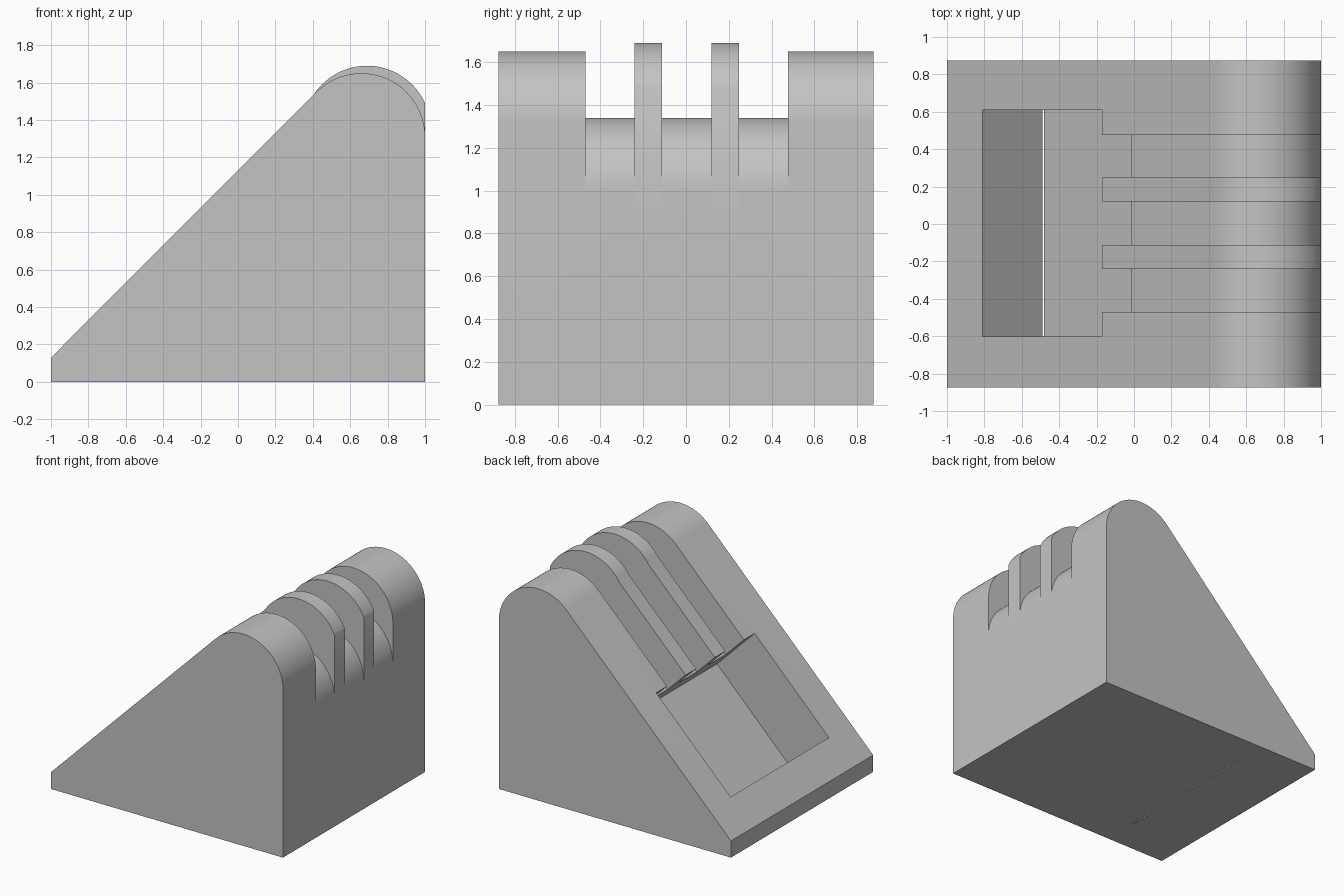
import bpy
import bmesh
from math import cos, sin, radians

if "Cube" in bpy.data.objects:
    bpy.data.objects.remove(bpy.data.objects["Cube"])

grey = bpy.data.materials.new("plain grey")
grey.use_nodes = True
colour = (0.55, 0.55, 0.55, 1)
grey.diffuse_color = colour
grey.node_tree.nodes["Principled BSDF"].inputs["Base Color"].default_value = colour

RADIUS = 0.34
SHIFT = 0.0035   # the recesses sit slightly off the centre line


def arc(cx, cz, start, end, steps=40):
    """Points of a rounded crest, angles in degrees."""
    angles = [radians(start + (end - start) * i / steps) for i in range(steps + 1)]
    return [(cx + RADIUS * cos(a), cz + RADIUS * sin(a)) for a in angles]


def prism(name, profile, y0, y1):
    """Extrude an x-z profile from y0 to y1."""
    bm = bmesh.new()
    face = bm.faces.new([bm.verts.new((x, y0, z)) for x, z in profile])
    new = bmesh.ops.extrude_face_region(bm, geom=[face])["geom"]
    bmesh.ops.translate(bm, vec=(0, y1 - y0, 0),
                        verts=[v for v in new if isinstance(v, bmesh.types.BMVert)])
    bmesh.ops.recalc_face_normals(bm, faces=bm.faces)
    mesh = bpy.data.meshes.new(name)
    bm.to_mesh(mesh)
    bm.free()
    mesh.materials.append(grey)
    obj = bpy.data.objects.new(name, mesh)
    bpy.context.collection.objects.link(obj)
    return obj


def combine(target, tool, operation):
    """Apply a boolean and discard the tool."""
    tool.hide_render = True
    mod = target.modifiers.new(operation, 'BOOLEAN')
    mod.operation = operation
    mod.solver = 'EXACT'
    mod.object = tool
    bpy.context.view_layer.objects.active = target
    bpy.ops.object.modifier_apply(modifier=mod.name)
    bpy.data.objects.remove(tool)


# Wedge body with a rounded crest
body = prism("wedge_body",
             [(1, 0), (-1, 0), (-1, 0.13)] + arc(0.66, 1.31, 135, 0),
             -0.875, 0.875)

# Wide channel down the slope and over the crest
channel = prism("channel_cutter",
                [(-0.1, 0.72)] + arc(0.66, 1.0, 135, 0)
                + [(1.3, 1.0), (1.3, 2.2), (0.6, 2.2), (-0.4, 1.02)],
                SHIFT - 0.4735, SHIFT + 0.4735)
combine(body, channel, 'DIFFERENCE')

# Two taller fins standing in the channel
for side in (-1, 1):
    y = SHIFT + side * 0.18
    fin = prism("fin", [(1, 0.8), (0.1, 0.8), (-0.1, 0.7), (-0.25, 0.88)]
                + arc(0.69, 1.35, 147.4, 24.2), y - 0.064, y + 0.064)
    combine(body, fin, 'UNION')

# Deep square pocket cut perpendicular to the slope
low, high, depth, rise = -0.81, -0.17, 0.324, 0.3
pocket = prism("pocket_cutter",
               [(x + d, x + 1.13 - d) for x, d in
                ((low, -rise), (low, depth), (high, depth), (high, -rise))],
               SHIFT - 0.605, SHIFT + 0.605)
combine(body, pocket, 'DIFFERENCE')

# Smooth crest, sharp edges elsewhere
bpy.ops.object.select_all(action='DESELECT')
body.select_set(True)
bpy.context.view_layer.objects.active = body
bpy.ops.object.shade_smooth_by_angle(angle=radians(30))
